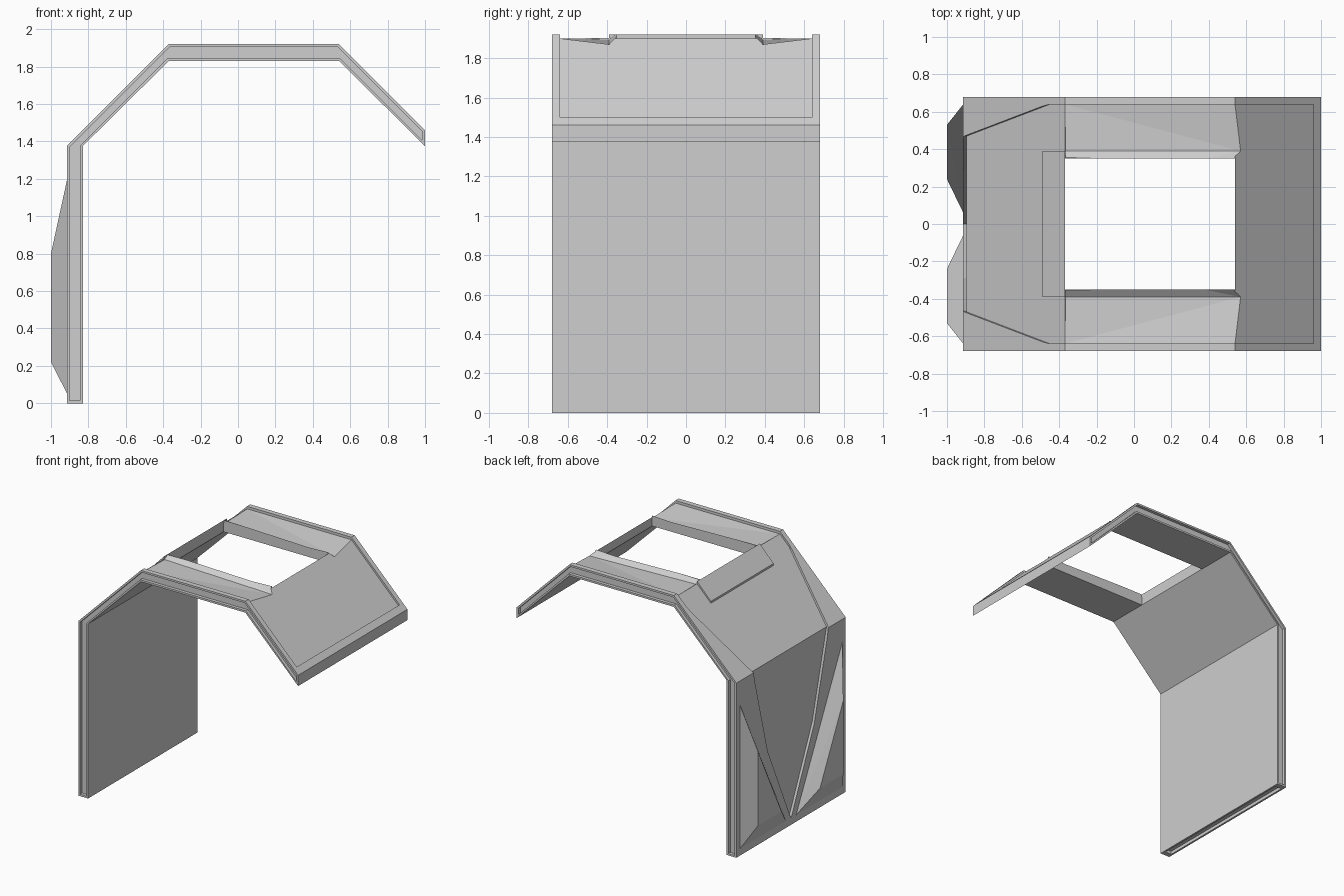
import bpy, bmesh

cube = bpy.data.objects.get("Cube")
if cube:
    bpy.data.objects.remove(cube, do_unlink=True)

grey = bpy.data.materials.new("light_grey")
grey.use_nodes = True
COLOUR = (0.62, 0.62, 0.62, 1)
grey.diffuse_color = COLOUR
grey.node_tree.nodes["Principled BSDF"].inputs["Base Color"].default_value = COLOUR


def finish(name, bm):
    bmesh.ops.recalc_face_normals(bm, faces=bm.faces)
    mesh = bpy.data.meshes.new(name)
    bm.to_mesh(mesh)
    bm.free()
    mesh.materials.append(grey)
    obj = bpy.data.objects.new(name, mesh)
    bpy.context.scene.collection.objects.link(obj)
    return obj


def prism(name, profile, y0, y1):
    """Extrude an x-z profile along y."""
    bm = bmesh.new()
    face = bm.faces.new([bm.verts.new((x, y0, z)) for x, z in profile])
    ext = bmesh.ops.extrude_face_region(bm, geom=[face])
    verts = [g for g in ext["geom"] if isinstance(g, bmesh.types.BMVert)]
    bmesh.ops.translate(bm, verts=verts, vec=(0, y1 - y0, 0))
    return finish(name, bm)


def hull(name, points):
    """Convex solid around a few corner points."""
    bm = bmesh.new()
    for p in points:
        bm.verts.new(p)
    bmesh.ops.convex_hull(bm, input=bm.verts[:])
    loose = [v for v in bm.verts if not v.link_faces]
    bmesh.ops.delete(bm, geom=loose, context="VERTS")
    bmesh.ops.dissolve_limit(bm, angle_limit=0.002, verts=bm.verts[:], edges=bm.edges[:])
    return finish(name, bm)


def box(name, x, y, z):
    return hull(name, [(a, b, c) for a in x for b in y for c in z])


def swept(name, corners):
    """Convex cutter from floor corners, each with its own outward shift."""
    pts = []
    for p, d in corners:
        pts += [p, tuple(a + b for a, b in zip(p, d))]
    return hull(name, pts)


def both(corners):
    return corners + [((p[0], -p[1], p[2]), (d[0], -d[1], d[2])) for p, d in corners if p[1]]


# Bent arch shell
shell = prism("arch_shell", [
    (-0.915, 0), (-0.915, 1.375), (-0.37, 1.92), (0.54, 1.92), (1, 1.46),
    (1, 1.375), (0.54, 1.83), (-0.37, 1.83), (-0.83, 1.375), (-0.83, 0)], -0.68, 0.68)

cutters = []
UP = (0, 0, 0.2)

# Recessed panels: right slope, left slope, tapered wall panel
cutters.append(swept("right_slope_recess", both([
    ((0.96, 0.64, 1.48), UP), ((0.54, 0.64, 1.90), UP), ((0.57, 0.39, 1.87), UP)])))
cutters.append(swept("left_slope_recess", both([
    ((-0.37, 0.64, 1.90), UP), ((-0.45, 0.64, 1.82), UP),
    ((-0.895, 0.47, 1.375), (-0.2, 0, 0.1)), ((-0.365, 0.39, 1.905), UP)])))
cutters.append(swept("wall_recess", both([
    ((-0.895, 0.47, 1.375), (-0.2, 0, 0.3)), ((-0.895, 0.29, 0.69), (-0.2, 0, 0)),
    ((-0.895, 0, 0.05), (-0.2, 0, 0))])))

GROOVE = [(-0.9, 0.015), (-0.9, 1.369), (-0.364, 1.905), (0.534, 1.905), (0.985, 1.454),
          (0.985, 1.406), (0.546, 1.845), (-0.376, 1.845), (-0.845, 1.376), (-0.845, 0.015)]
for side, s in (("front", -1), ("back", 1)):
    # Sunken roof strips with a bevel up to the opening
    cutters.append(swept(side + "_roof_recess", [
        ((-0.37, s * 0.64, 1.90), (-0.06, 0, 0.2)), ((0.54, s * 0.64, 1.90), (0.06, 0, 0.2)),
        ((0.57, s * 0.39, 1.87), (0.06, -s * 0.2, 0.22)),
        ((-0.365, s * 0.39, 1.895), (-0.06, -s * 0.2, 0.15))]))
    # Seal grooves along the edges
    cutters.append(prism(side + "_edge_groove", GROOVE, s * 0.655, s * 0.8))

cutters.append(box("bottom_groove", (-0.9, -0.845), (-0.64, 0.64), (-0.1, 0.025)))
cutters.append(box("roof_opening", (-0.37, 0.54), (-0.35, 0.35), (1.7, 2.2)))

for c in cutters:
    mod = shell.modifiers.new(c.name, "BOOLEAN")
    mod.operation = "DIFFERENCE"
    mod.solver = "EXACT"
    mod.object = c
    c.hide_render = True

bpy.context.view_layer.update()
graph = bpy.context.evaluated_depsgraph_get()
result = bpy.data.meshes.new_from_object(shell.evaluated_get(graph))
shell.modifiers.clear()
shell.data = result
for c in cutters:
    bpy.data.objects.remove(c, do_unlink=True)

# Raised plate on the left slope beside the opening
hull("opening_plate", [(x, y, z) for y in (-0.39, 0.39) for x, z in
                       ((-0.49, 1.76), (-0.49, 1.795), (-0.37, 1.92), (-0.37, 1.86))])

# Triangular fins on the outside of the wall
for side, s in (("front", -1), ("back", 1)):
    base = [(0.64, 1.2), (0.64, 0.05), (0.06, 0.05)]
    tip = [(0.53, 0.8), (0.53, 0.22), (0.24, 0.22)]
    hull(side + "_wall_fin", [(-0.913, s * y, z) for y, z in base] +
         [(-1, s * y, z) for y, z in tip])
